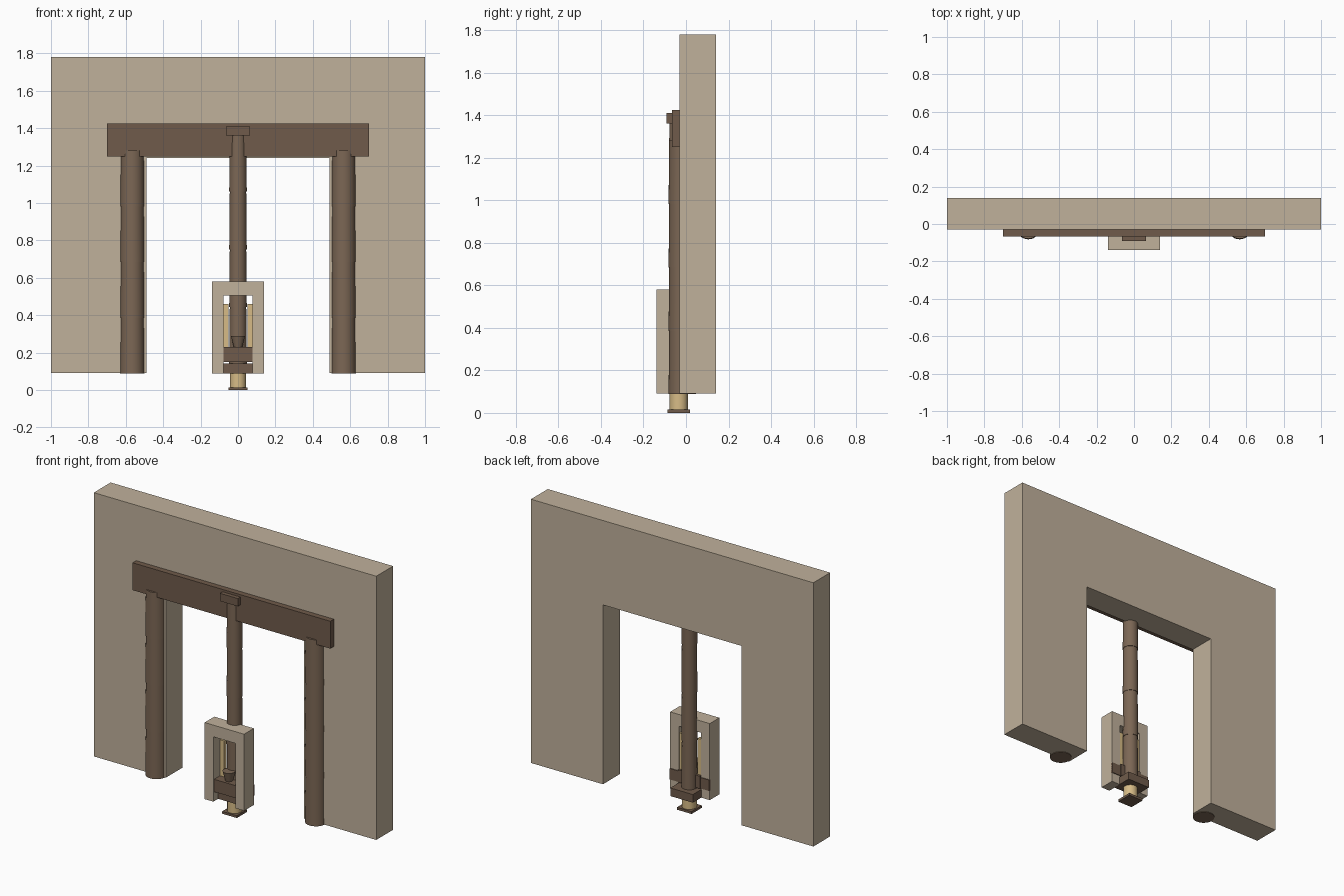
import bpy, bmesh, math

if "Cube" in bpy.data.objects:
    bpy.data.objects.remove(bpy.data.objects["Cube"])


def material(name, rgb):
    m = bpy.data.materials.new(name)
    m.diffuse_color = (*rgb, 1)
    m.use_nodes = True
    m.node_tree.nodes["Principled BSDF"].inputs["Base Color"].default_value = m.diffuse_color
    return m


STONE = material("stone", (0.53, 0.44, 0.33))
WOOD = material("dark_wood", (0.16, 0.105, 0.07))
BARK = material("bark", (0.20, 0.135, 0.09))
BRASS = material("brass", (0.68, 0.50, 0.24))


def mesh_object(name, bm, mat):
    bmesh.ops.recalc_face_normals(bm, faces=bm.faces)
    me = bpy.data.meshes.new(name)
    bm.to_mesh(me)
    bm.free()
    ob = bpy.data.objects.new(name, me)
    bpy.context.collection.objects.link(ob)
    me.materials.append(mat)
    return ob


def box(name, x, y, z, mat):
    bm = bmesh.new()
    bmesh.ops.create_cube(bm, size=1)
    for v in bm.verts:
        for i, r in enumerate((x, y, z)):
            v.co[i] = r[0] if v.co[i] < 0 else r[1]
    return mesh_object(name, bm, mat)


def arch(name, half, inner, y, z0, z_open, z1, mat):
    """Upside-down U profile extruded along y."""
    pts = [(-half, z0), (-inner, z0), (-inner, z_open), (inner, z_open),
           (inner, z0), (half, z0), (half, z1), (-half, z1)]
    bm = bmesh.new()
    face = bm.faces.new([bm.verts.new((px, y[0], pz)) for px, pz in pts])
    ext = bmesh.ops.extrude_face_region(bm, geom=[face])
    for v in ext["geom"]:
        if isinstance(v, bmesh.types.BMVert):
            v.co.y = y[1]
    return mesh_object(name, bm, mat)


def lathe(name, x, y, profile, mat, sides=32):
    """Closed round part from (radius, height) pairs, bottom to top."""
    bm = bmesh.new()
    rings = [[bm.verts.new((x + r * math.cos(2 * math.pi * i / sides),
                            y + r * math.sin(2 * math.pi * i / sides), z))
              for i in range(sides)] for r, z in profile]
    for a, b in zip(rings, rings[1:]):
        for i in range(sides):
            j = (i + 1) % sides
            bm.faces.new((a[i], a[j], b[j], b[i]))
    bm.faces.new(rings[0][::-1])
    bm.faces.new(rings[-1])
    ob = mesh_object(name, bm, mat)
    bpy.ops.object.select_all(action='DESELECT')
    bpy.context.view_layer.objects.active = ob
    ob.select_set(True)
    bpy.ops.object.shade_smooth_by_angle(angle=math.radians(35))
    return ob


def segmented(name, x, y, r_low, r_high, z0, z1, count=4):
    """Pole of stacked segments, each a little wider at its foot."""
    profile = []
    step = (z1 - z0) / count
    for k in range(count):
        profile += [(r_low, z0 + k * step), (r_high, z0 + (k + 1) * step)]
    return lathe(name, x, y, profile, BARK)


# wall with doorway, and lintel beam across its front
arch("wall", 1.0, 0.49, (-0.03, 0.14), 0.092, 1.24, 1.78, STONE)
box("lintel_beam", (-0.70, 0.70), (-0.066, -0.03), (1.25, 1.425), WOOD)

# round posts half sunk into the wall
for side, label in ((-1, "left"), (1, "right")):
    segmented(label + "_post", side * 0.565, -0.017, 0.065, 0.062, 0.088, 1.28)

# central pole with its top block and foot
PY = -0.034
segmented("central_pole", 0, PY, 0.047, 0.044, 0.135, 1.37)
box("pole_top_block", (-0.063, 0.063), (-0.092, -0.06), (1.36, 1.41), WOOD)
lathe("pole_foot", 0, PY, [(0.043, 0.013), (0.043, 0.1)], BRASS)
box("foot_plate", (-0.052, 0.052), (-0.086, 0.018), (0, 0.015), WOOD)
box("pole_collar", (-0.08, 0.08), (-0.09, 0.045), (0.09, 0.142), WOOD)

# small frame around the lower pole
arch("small_frame", 0.14, 0.078, (-0.138, -0.04), 0.09, 0.505, 0.58, STONE)
box("frame_shelf", (-0.078, 0.078), (-0.13, -0.03), (0.15, 0.23), WOOD)
box("frame_crossbar", (-0.14, 0.14), (-0.05, -0.035), (0.15, 0.22), WOOD)
lathe("cup", 0, -0.09, [(0.022, 0.228), (0.038, 0.29)], BARK)
for side, label in ((-1, "left"), (1, "right")):
    xs = sorted((side * 0.05, side * 0.078))
    box(label + "_brass_strip", xs, (-0.07, -0.045), (0.225, 0.46), BRASS)
